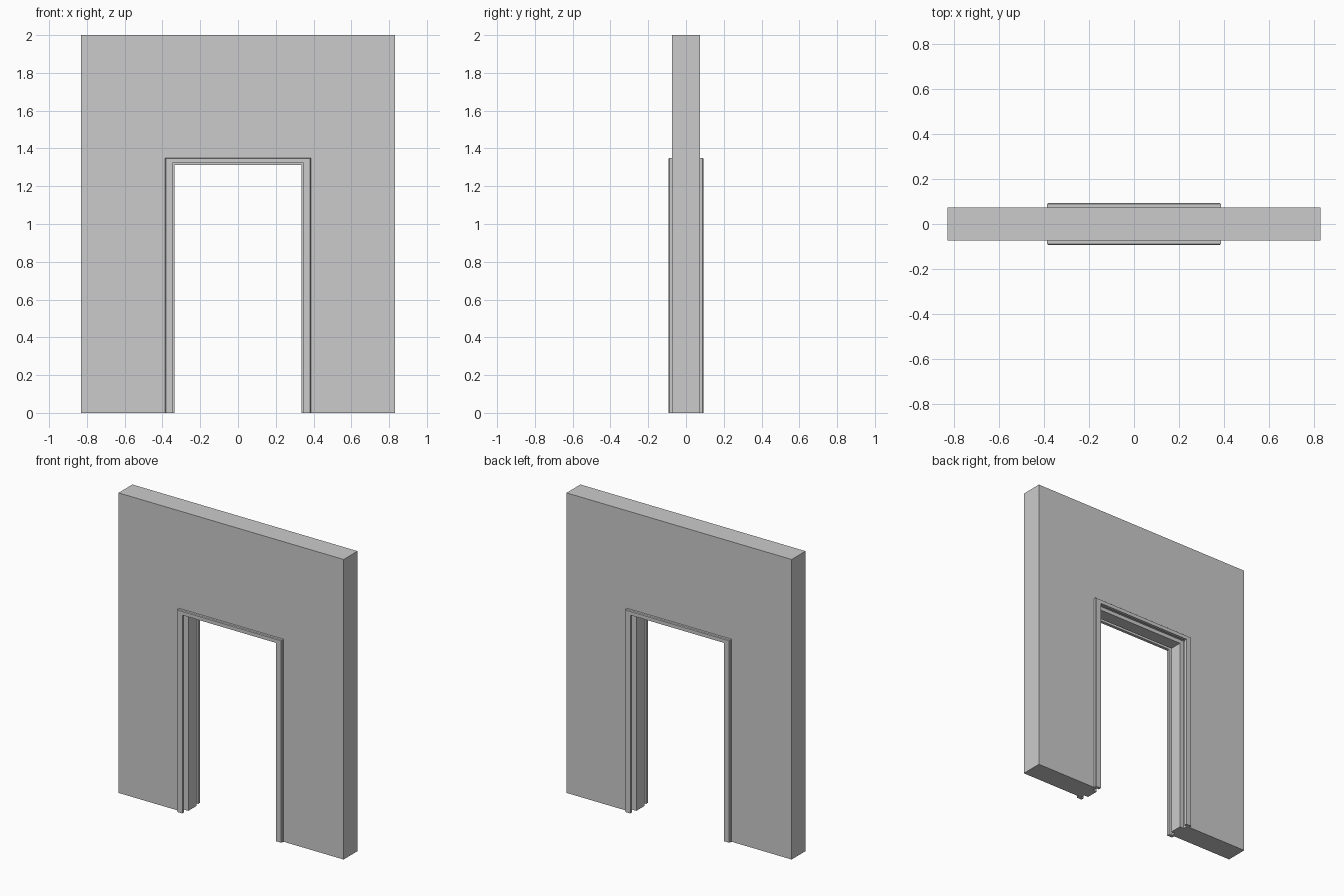
import bpy, bmesh

if "Cube" in bpy.data.objects:
    bpy.data.objects.remove(bpy.data.objects["Cube"])


def arch(name, section):
    """Sweep a closed section of (half width, top height, y) up, across and down the opening."""
    bm = bmesh.new()
    rings = []
    for side, raised in ((-1, 0), (-1, 1), (1, 1), (1, 0)):
        rings.append([bm.verts.new((side * hx, y, tz * raised)) for hx, tz, y in section])
    n = len(section)
    for a, b in zip(rings, rings[1:]):
        for i in range(n):
            j = (i + 1) % n
            bm.faces.new((a[i], a[j], b[j], b[i]))
    bm.faces.new(rings[0])
    bm.faces.new(rings[-1])
    bmesh.ops.recalc_face_normals(bm, faces=bm.faces)
    mesh = bpy.data.meshes.new(name)
    bm.to_mesh(mesh)
    bm.free()
    obj = bpy.data.objects.new(name, mesh)
    bpy.context.collection.objects.link(obj)
    return obj


WALL_Y, TRIM_Y, STOP_Y = 0.073, 0.093, 0.042

# Wall with the doorway left open
arch("wall", [(0.83, 2.0, -WALL_Y), (0.83, 2.0, WALL_Y),
              (0.367, 1.337, WALL_Y), (0.367, 1.337, -WALL_Y)])

# Casing trim on both faces, with a slim chamfer on its outer edge
for name, s in (("front_casing", -1), ("back_casing", 1)):
    arch(name, [(0.386, 1.35, s * WALL_Y), (0.386, 1.35, s * (TRIM_Y - 0.005)),
                (0.381, 1.346, s * TRIM_Y), (0.346, 1.322, s * TRIM_Y),
                (0.346, 1.322, s * WALL_Y)])

# Door stop running round the middle of the opening
arch("door_stop", [(0.367, 1.337, -STOP_Y), (0.367, 1.337, STOP_Y),
                   (0.337, 1.312, STOP_Y), (0.337, 1.312, -STOP_Y)])
